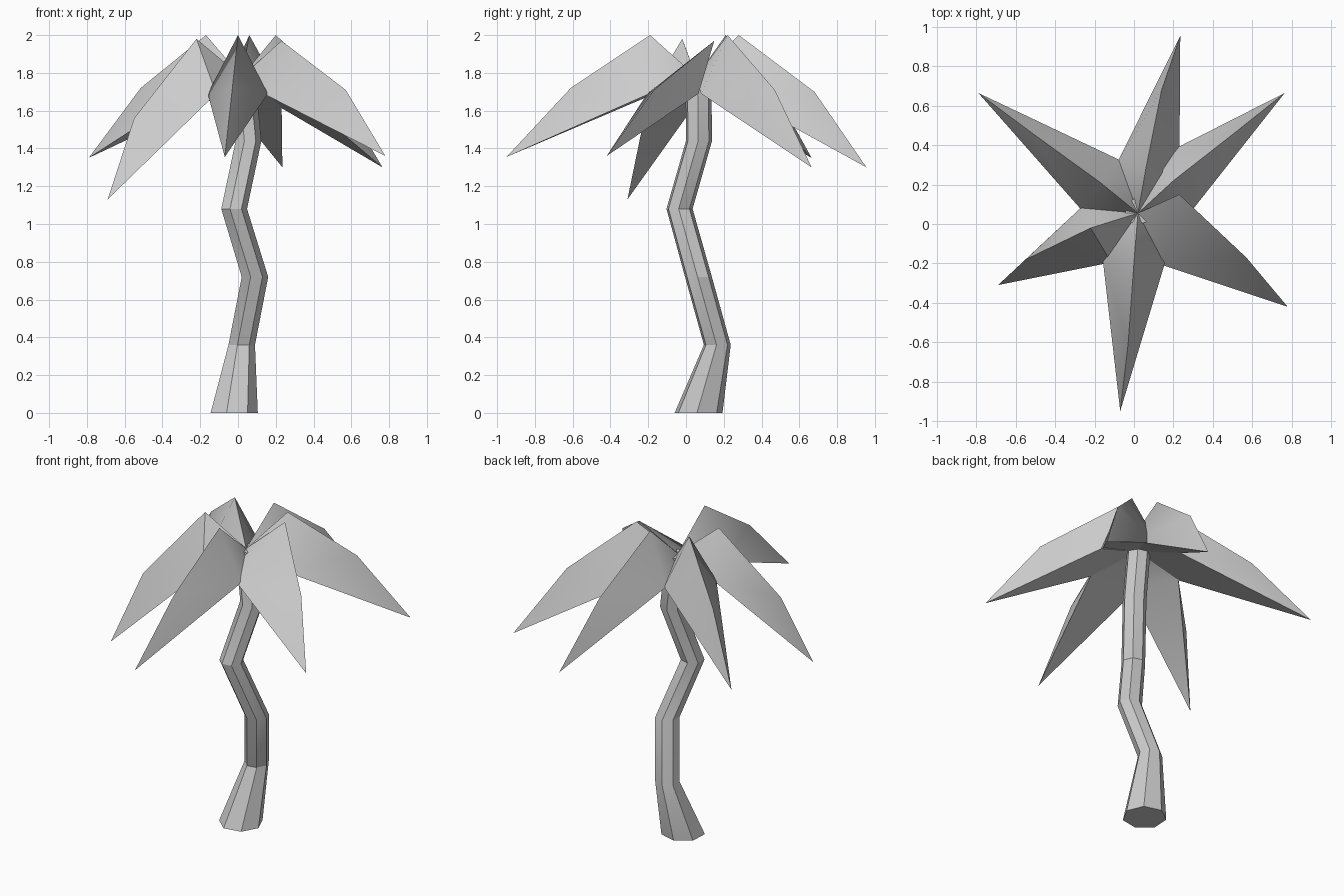
import bpy, bmesh, math
from mathutils import Vector

if "Cube" in bpy.data.objects:
    bpy.data.objects.remove(bpy.data.objects["Cube"])


def make_object(name, bm, angle):
    bmesh.ops.recalc_face_normals(bm, faces=bm.faces)
    mesh = bpy.data.meshes.new(name)
    bm.to_mesh(mesh)
    bm.free()
    obj = bpy.data.objects.new(name, mesh)
    bpy.context.collection.objects.link(obj)
    bpy.ops.object.select_all(action='DESELECT')
    obj.select_set(True)
    bpy.context.view_layer.objects.active = obj
    bpy.ops.object.shade_smooth_by_angle(angle=math.radians(angle))
    return obj


# Trunk: crooked seven-sided tube, (x, y, z, radius) per ring
SIDES = 7
rings = [(-0.025, 0.065, 0.0, 0.13), (0.017, 0.165, 0.36, 0.073),
         (0.087, 0.065, 0.72, 0.073), (-0.023, -0.035, 1.08, 0.071),
         (0.053, 0.068, 1.44, 0.071), (0.02, 0.065, 1.78, 0.07)]
bm = bmesh.new()
loops = []
for x, y, z, r in rings:
    angles = [math.radians(-3) + math.tau * i / SIDES for i in range(SIDES)]
    loops.append([bm.verts.new((x + r * math.cos(a), y + r * math.sin(a), z)) for a in angles])
for lo, hi in zip(loops, loops[1:]):
    for i in range(SIDES):
        j = (i + 1) % SIDES
        bm.faces.new((lo[i], lo[j], hi[j], hi[i]))
bm.faces.new(loops[0])
bm.faces.new(loops[-1])
make_object("trunk", bm, 25)

# Fronds: roof-shaped leaves with a bent ridge and a flat underside
HUB = Vector((0.02, 0.055, 1.78))


def frond(name, peak, mid, tip):
    out = Vector((tip[0] - HUB.x, tip[1] - HUB.y, 0)).normalized()
    side = Vector((-out.y, out.x, 0)) * 0.16
    base = HUB + out * 0.235
    base.z = 1.69
    bm = bmesh.new()
    h, p, m, t, a, b = [bm.verts.new(v) for v in
                        (HUB, peak, mid, tip, base + side, base - side)]
    for e in (a, b):
        bm.faces.new((h, p, e))
        bm.faces.new((p, m, e))
        bm.faces.new((m, t, e))
    bm.faces.new((a, b, t))
    bm.faces.new((h, a, b))
    make_object(name, bm, 50)


fronds = {
    "front": ((0, -0.19, 2.0), (-0.03, -0.61, 1.72), (-0.07, -0.95, 1.355)),
    "front_right": ((0.23, 0.15, 1.97), (0.57, -0.17, 1.71), (0.78, -0.42, 1.36)),
    "back_right": ((0.2, 0.22, 2.0), (0.52, 0.47, 1.71), (0.765, 0.665, 1.30)),
    "back": ((0.06, 0.28, 2.0), (0.14, 0.68, 1.70), (0.235, 0.955, 1.30)),
    "back_left": ((-0.17, 0.21, 2.0), (-0.515, 0.46, 1.72), (-0.79, 0.665, 1.35)),
    "front_left": ((-0.22, -0.02, 1.98), (-0.55, -0.18, 1.56), (-0.69, -0.31, 1.13)),
}
for place, points in fronds.items():
    frond("frond_" + place, *points)
